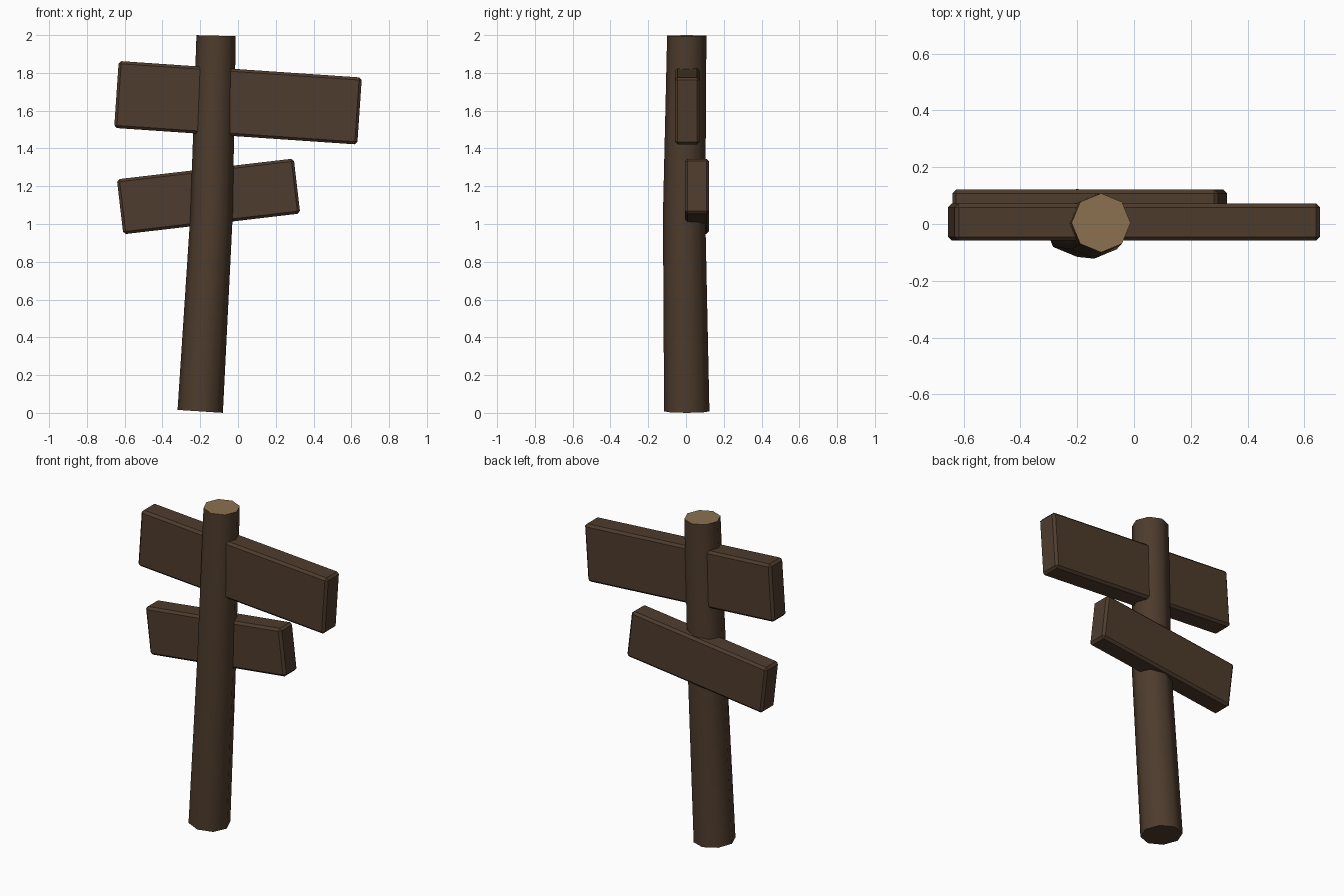
import bpy, bmesh, math
from mathutils import Matrix

if "Cube" in bpy.data.objects:
    bpy.data.objects.remove(bpy.data.objects["Cube"])


def material(name, rgb):
    m = bpy.data.materials.new(name)
    m.diffuse_color = (*rgb, 1)
    m.use_nodes = True
    m.node_tree.nodes["Principled BSDF"].inputs["Base Color"].default_value = m.diffuse_color
    return m


bark = material("dark brown wood", (0.076, 0.045, 0.026))
cut_wood = material("light cut wood", (0.26, 0.165, 0.082))


def add_object(name, bm, mats):
    bmesh.ops.recalc_face_normals(bm, faces=bm.faces[:])
    me = bpy.data.meshes.new(name)
    bm.to_mesh(me)
    bm.free()
    for m in mats:
        me.materials.append(m)
    ob = bpy.data.objects.new(name, me)
    bpy.context.collection.objects.link(ob)
    return ob


# Leaning, slightly bent eight-sided post: x, y, z, radius, end tilt
rings = [(-0.20, 0.004, 0.008, 0.120, 0.065),
         (-0.14, -0.010, 1.05, 0.112, 0.04),
         (-0.116, 0.004, 1.997, 0.104, 0.025)]
bm = bmesh.new()
loops = []
for x, y, z, r, tilt in rings:
    loop = []
    for i in range(8):
        a = i * math.pi / 4
        dx, dy = r * math.cos(a), r * math.sin(a)
        loop.append(bm.verts.new((x + dx, y + dy, z - tilt * dx)))
    loops.append(loop)
for lo, hi in zip(loops, loops[1:]):
    for i in range(8):
        j = (i + 1) % 8
        bm.faces.new((lo[i], lo[j], hi[j], hi[i])).smooth = True
bm.faces.new(loops[0][::-1])
# Pale sawn top
bm.faces.new(loops[-1]).material_index = 1
add_object("post", bm, [bark, cut_wood])


# Sign boards: chamfered planks, rotated in the front plane
def board(name, size, centre, degrees):
    bm = bmesh.new()
    bmesh.ops.create_cube(bm, size=1, matrix=Matrix.Diagonal((*size, 1)))
    bmesh.ops.bevel(bm, geom=bm.edges[:], offset=0.014, segments=1,
                    affect='EDGES')
    ob = add_object(name, bm, [bark])
    ob.location = centre
    ob.rotation_euler = (0, math.radians(degrees), 0)


board("upper_board", (1.29, 0.132, 0.355), (0.0, 0.007, 1.642), 3.9)
board("lower_board", (0.943, 0.128, 0.293), (-0.156, 0.058, 1.146), -6.7)
